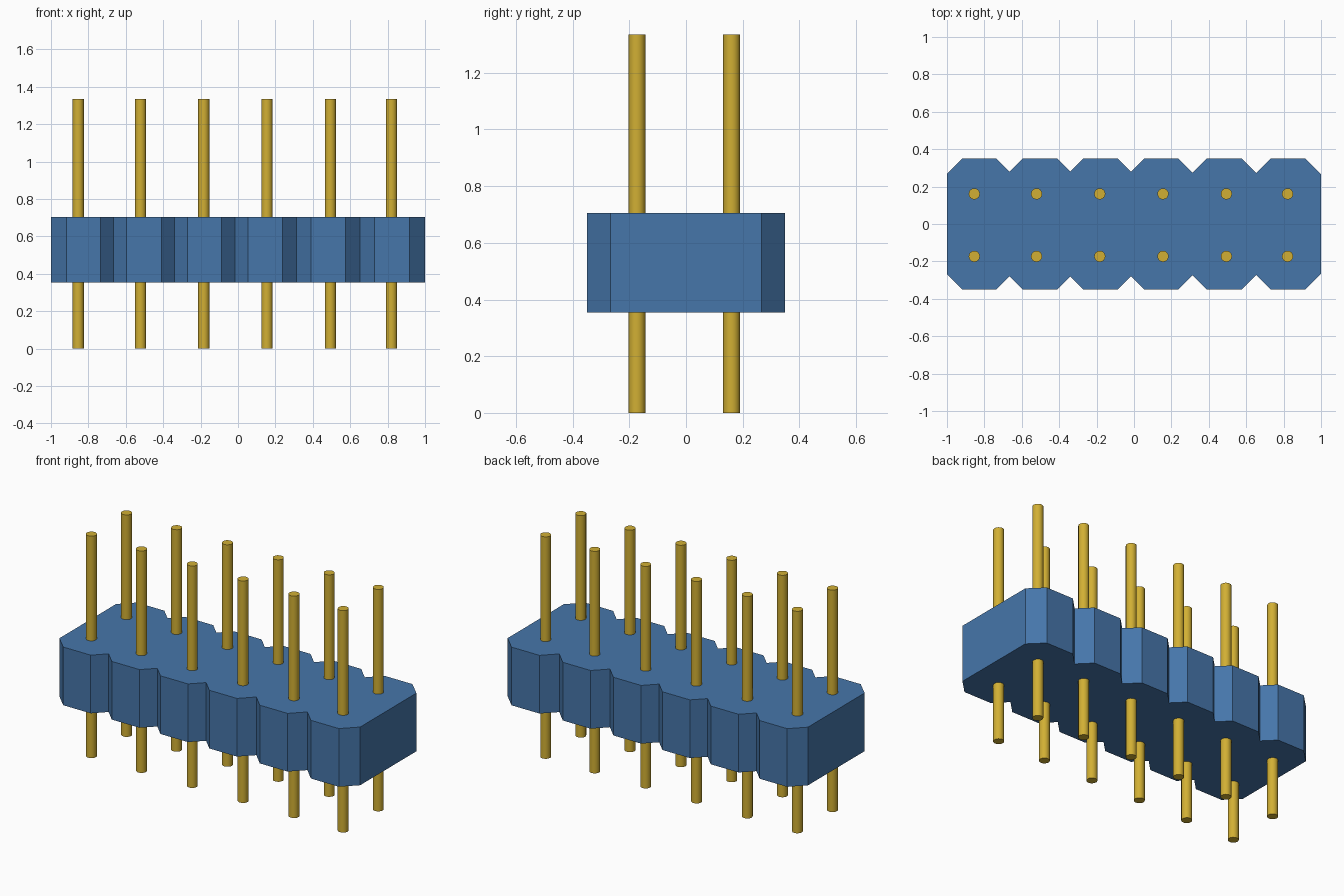
import bpy
import bmesh
import math

cube = bpy.data.objects.get("Cube")
if cube:
    bpy.data.objects.remove(cube, do_unlink=True)


def make_material(name, color):
    mat = bpy.data.materials.new(name)
    mat.use_nodes = True
    mat.diffuse_color = color
    mat.node_tree.nodes["Principled BSDF"].inputs["Base Color"].default_value = color
    return mat


blue = make_material("blue plastic", (0.061, 0.181, 0.402, 1))
gold = make_material("gold metal", (0.64, 0.43, 0.034, 1))

BODY_LOW, BODY_HIGH, HALF_DEPTH = 0.355, 0.705, 0.35
PIN_TOP, PIN_RADIUS = 1.335, 0.03

# Flat stretch of each body segment; 45 degree notches lie between them
flats = [(-0.918, -0.735), (-0.595, -0.41), (-0.271, -0.088),
         (0.054, 0.238), (0.39, 0.575), (0.73, 0.916)]

# Back edge of the body outline, from -x to +x
edge = [(-1.0, HALF_DEPTH - 0.081)]
for i, (start, end) in enumerate(flats):
    edge += [(start, HALF_DEPTH), (end, HALF_DEPTH)]
    if i + 1 < len(flats):
        half_gap = (flats[i + 1][0] - end) / 2
        edge.append((end + half_gap, HALF_DEPTH - half_gap))
edge.append((1.0, HALF_DEPTH - 0.083))

# Body: mirrored outline extruded upwards
outline = [(x, -y) for x, y in edge] + edge[::-1]
bm = bmesh.new()
base = bm.faces.new([bm.verts.new((x, y, BODY_LOW)) for x, y in outline])
top = bmesh.ops.extrude_face_region(bm, geom=[base], use_keep_orig=True)
bmesh.ops.translate(bm, vec=(0, 0, BODY_HIGH - BODY_LOW),
                    verts=[v for v in top["geom"] if isinstance(v, bmesh.types.BMVert)])
bmesh.ops.recalc_face_normals(bm, faces=bm.faces[:])
mesh = bpy.data.meshes.new("body")
bm.to_mesh(mesh)
bm.free()
mesh.materials.append(blue)
body = bpy.data.objects.new("body", mesh)
bpy.context.collection.objects.link(body)

# Pins: two rows passing right through the body
for row, y in (("front", -0.173), ("back", 0.161)):
    for i, x in enumerate((-0.854, -0.521, -0.183, 0.155, 0.494, 0.821)):
        bpy.ops.mesh.primitive_cylinder_add(vertices=16, radius=PIN_RADIUS, depth=PIN_TOP,
                                            location=(x, y, PIN_TOP / 2))
        pin = bpy.context.object
        pin.name = f"{row}_pin_{i + 1}"
        pin.data.materials.append(gold)
        bpy.ops.object.shade_smooth_by_angle(angle=math.radians(40))
